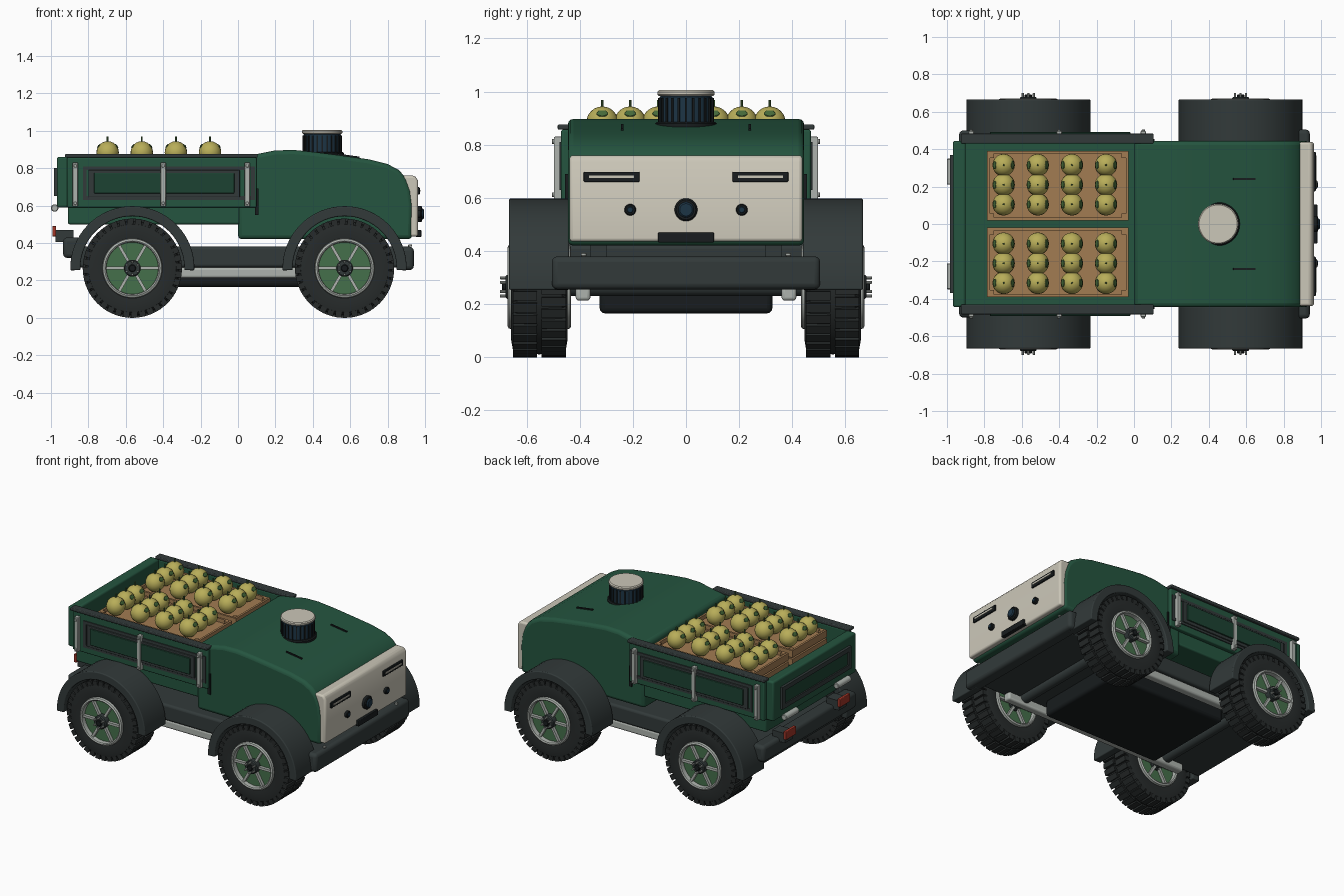
import bpy, bmesh
from math import pi, sin, cos, radians
from mathutils import Matrix, Vector

if "Cube" in bpy.data.objects:
    bpy.data.objects.remove(bpy.data.objects["Cube"])

def material(name, r, g, b):
    m = bpy.data.materials.new(name)
    m.diffuse_color = (r, g, b, 1)
    m.use_nodes = True
    m.node_tree.nodes["Principled BSDF"].inputs["Base Color"].default_value = m.diffuse_color
    return m

GREEN = material("body_green", .018, .09, .05)
DEEP = material("deep_green", .012, .055, .032)
DARK = material("dark_trim", .032, .042, .042)
BLACK = material("black", .009, .012, .013)
TIRE = material("rubber", .02, .024, .024)
CREAM = material("cream", .6, .57, .48)
METAL = material("metal", .42, .45, .42)
WHEEL = material("wheel_green", .06, .16, .07)
NAVY = material("navy", .012, .035, .06)
WOOD = material("wood", .36, .2, .085)
FRUIT = material("fruit_yellow", .48, .42, .1)
LEAF = material("leaf", .06, .14, .04)
RED = material("red_lens", .35, .035, .02)

def finish(name, bm, mat, bevel=0, smooth=True):
    bmesh.ops.recalc_face_normals(bm, faces=bm.faces)
    me = bpy.data.meshes.new(name)
    bm.to_mesh(me)
    bm.free()
    me.materials.append(mat)
    ob = bpy.data.objects.new(name, me)
    bpy.context.collection.objects.link(ob)
    if bevel:
        b = ob.modifiers.new("bevel", 'BEVEL')
        b.width, b.segments, b.limit_method = bevel, 3, 'ANGLE'
        b.angle_limit = radians(40)
    if smooth:
        bpy.ops.object.select_all(action='DESELECT')
        ob.select_set(True)
        bpy.context.view_layer.objects.active = ob
        bpy.ops.object.shade_smooth_by_angle(angle=radians(35))
    return ob

def blocks(name, mats, mat, bevel=0):
    bm = bmesh.new()
    for m in mats:
        bmesh.ops.create_cube(bm, size=1, matrix=m)
    return finish(name, bm, mat, bevel, bevel > 0)

def span(x0, x1, y0, y1, z0, z1):
    return Matrix.Translation(((x0+x1)/2, (y0+y1)/2, (z0+z1)/2)) @ Matrix.Diagonal((x1-x0, abs(y1-y0), z1-z0, 1))

def box(name, x0, x1, y0, y1, z0, z1, mat, bevel=0):
    return blocks(name, [span(x0, x1, y0, y1, z0, z1)], mat, bevel)

def both(name, x0, x1, y0, y1, z0, z1, mat, bevel=0):
    for s, side in ((-1, "right"), (1, "left")):
        box(f"{name}_{side}", x0, x1, s*y0, s*y1, z0, z1, mat, bevel)

def prism(name, pts, y0, y1, mat, bevel=0):
    bm = bmesh.new()
    f = bm.faces.new([bm.verts.new((x, y0, z)) for x, z in pts])
    r = bmesh.ops.extrude_face_region(bm, geom=[f])
    bmesh.ops.translate(bm, vec=(0, y1-y0, 0), verts=[v for v in r['geom'] if isinstance(v, bmesh.types.BMVert)])
    return finish(name, bm, mat, bevel)

AX = {'x': Matrix.Rotation(pi/2, 4, 'Y'), 'y': Matrix.Rotation(-pi/2, 4, 'X'), 'z': Matrix.Identity(4)}

def lathe(name, pts, loc, axis, mat, seg=40):
    bm = bmesh.new()
    vs = [bm.verts.new((r, 0, h)) for r, h in pts]
    es = [bm.edges.new(p) for p in zip(vs, vs[1:])]
    bmesh.ops.spin(bm, geom=vs+es, cent=(0, 0, 0), axis=(0, 0, 1), angle=2*pi, steps=seg)
    bmesh.ops.remove_doubles(bm, verts=bm.verts, dist=1e-5)
    bm.transform(Matrix.Translation(loc) @ AX[axis])
    return finish(name, bm, mat)

def cyl(name, r, h0, h1, loc, axis, mat, seg=32):
    c = min(.006, r*.2, abs(h1-h0)*.3)
    return lathe(name, [(0, h0), (r-c, h0), (r, h0+c), (r, h1-c), (r-c, h1), (0, h1)], loc, axis, mat, seg)

# Chassis, belly, rails, bumpers
box("chassis_plate", -.88, .9, -.43, .43, .27, .38, DARK, .015)
box("belly_pan", -.44, .44, -.325, .325, .165, .28, BLACK, .02)
both("side_rail", -.7, .7, .36, .415, .213, .268, METAL, .012)
box("front_bumper", .85, .94, -.505, .505, .255, .38, DARK, .022)
box("rear_bumper", -.935, -.84, -.5, .5, .32, .43, DARK, .022)
both("axle_mount", -.6, -.53, .3, .36, .35, .52, DARK)
for x in (-.565, .57):
    cyl("axle", .035, -.5, .5, (x, 0, .265), 'y', DARK, 20)

# Cab shell
prism("cab_body", [(0, .42), (.93, .42), (.935, .6), (.925, .68), (.90, .745), (.86, .79), (.8, .822), (.7, .847),
                   (.55, .868), (.42, .885), (.3, .897), (.2, .895), (.1, .875), (0, .86)], -.445, .445, GREEN, .022)
prism("face_plate", [(.915, .435), (.962, .435), (.962, .735), (.945, .76), (.878, .76), (.9, .7), (.912, .6)],
      -.438, .438, CREAM, .012)
both("lamp_slot", .955, .972, .175, .385, .66, .698, BLACK, .004)
both("lamp_strip", .965, .977, .195, .365, .674, .684, CREAM)
box("lower_intake", .95, .98, -.105, .105, .432, .47, BLACK, .004)
cyl("main_lens_ring", .043, 0, .03, (.955, 0, .555), 'x', BLACK)
cyl("main_lens", .029, 0, .038, (.957, 0, .555), 'x', NAVY)
for s in (-1, 1):
    cyl("small_lens", .022, 0, .024, (.957, s*.21, .555), 'x', BLACK, 24)
    cyl("small_lens_core", .012, 0, .028, (.957, s*.21, .555), 'x', NAVY, 20)
    cyl("bumper_bolt", .01, 0, .012, (.92, s*.385, .38), 'z', METAL, 12)
    blocks("roof_slit", [Matrix.Translation((.59, s*.24, .864)) @ Matrix.Rotation(radians(8), 4, 'Y')
                         @ Matrix.Diagonal((.12, .01, .012, 1))], BLACK)
both("cab_vent", .09, .11, .44, .455, .55, .69, BLACK)

# Sensor turret
T = (.45, 0, 0)
cyl("turret_base", .116, .85, .886, T, 'z', BLACK, 48)
cyl("turret_body", .1, .87, .985, T, 'z', NAVY, 48)
blocks("turret_ribs", [Matrix.Translation(T) @ Matrix.Rotation(i*pi/12, 4, 'Z') @ span(.095, .106, -.004, .004, .885, .975)
                       for i in range(24)], BLACK)
cyl("turret_cap", .108, .983, 1.005, T, 'z', CREAM, 48)

# Cargo bed
box("bed_base", -.91, .01, -.44, .44, .5, .74, GREEN, .01)
both("bed_side", -.915, .1, .435, .47, .59, .857, GREEN, .008)
box("tailgate", -.968, -.9, -.445, .445, .59, .86, GREEN, .012)
both("bed_top_rail", -.925, .105, .43, .483, .857, .876, DARK, .005)

def panel(name, u0, u1, z0, z1, w, place):
    blocks(name, [place(u0, u1, z0, z0+w), place(u0, u1, z1-w, z1),
                  place(u0, u0+w, z0, z1), place(u1-w, u1, z0, z1)], DARK)

for s in (-1, 1):
    panel("side_panel_frame", -.83, .09, .63, .81, .02, lambda a, b, c, d: span(a, b, s*.468, s*.476, c, d))
    box("side_panel_plate", -.80, .01, s*.465, s*.483, .645, .79, DARK, .004)
    box("side_panel_inset", -.77, -.02, s*.47, s*.492, .665, .775, DEEP, .004)
    for x in (-.87, -.4, .05):
        box("side_strap", x-.014, x+.014, s*.465, s*.497, .595, .83, METAL, .004)
        for z in (.612, .812):
            cyl("strap_bolt", .009, 0, .016, (x, s*.497-.008, z), 'y', METAL, 12)
    # Rear handles and lamps
    cyl("rear_handle", .02, -.07, .07, (-.98, s*.28, .587), 'y', METAL, 20)
    box("rear_lamp", -.993, -.972, s*.235, s*.345, .435, .49, RED, .004)
    box("lamp_bracket", -.975, -.88, s*.25, s*.33, .405, .47, DARK)
panel("tailgate_frame", -.37, .37, .65, .8, .03, lambda a, b, c, d: span(-.985, -.96, a, b, c, d))
box("tailgate_inset", -.976, -.96, -.34, .34, .68, .77, DEEP)

# Crates
for s in (-1, 1):
    x0, x1, y0, y1 = -.785, -.03, s*.205-.185, s*.205+.185
    parts = [span(x0, x1, y0, y1, .8, .822)]
    for z0, z1 in ((.745, .79), (.803, .848)):
        for y in (y0, y1-.014):
            parts.append(span(x0, x1, y, y+.014, z0, z1))
        for x in (x0, x1-.014):
            parts.append(span(x, x+.014, y0, y1, z0, z1))
    for x in (x0+.012, x1-.037):
        for y in (y0+.012, y1-.037):
            parts.append(span(x, x+.025, y, y+.025, .742, .85))
    blocks("crate", parts, WOOD)

# Fruit with stem and side leaves
for s in (-1, 1):
    for i in range(4):
        for j in range(3):
            c = Vector((-.697+i*.1825, s*(.105+.105*j), .884))
            lathe("fruit", [(.06*sin(a*pi/12), -.06*cos(a*pi/12)) for a in range(13)], c, 'z', FRUIT, 20)
            cyl("fruit_stem", .005, .055, .085, c, 'z', LEAF, 8)
            bm = bmesh.new()
            for k in (-1, 1):
                m = (Matrix.Translation(c) @ Matrix.Rotation(k*radians(55), 4, 'Y')
                     @ Matrix.Translation((0, 0, .058)) @ Matrix.Diagonal((.016, .026, .006, 1)))
                bmesh.ops.create_icosphere(bm, subdivisions=1, radius=1, matrix=m)
            finish("fruit_leaves", bm, LEAF)

# Wheels built around the local y axis, plus arched fenders
def wheel(x, s):
    c = Vector((x, s*.552, .265))
    lathe("tire", [(.155, -.1), (.2, -.106), (.235, -.1), (.25, -.085), (.254, 0), (.25, .085), (.235, .1),
                   (.2, .106), (.155, .1), (.15, 0), (.155, -.1)], c, 'y', TIRE, 56)
    base = Matrix.Translation(c)
    blocks("tire_tread", [base @ Matrix.Rotation((i+.25*k)*2*pi/36, 4, 'Y') @ span(.235, .265, k*.008, k*.1, -.017, .017)
                          for i in range(36) for k in (-1, 1)], TIRE)
    for k in (-1, 1):
        lathe("rim_ring", [(.138, .07), (.14, .115), (.147, .12), (.157, .115), (.16, .1), (.158, .07)],
              c, 'y', METAL, 48) if k == 1 else lathe(
              "rim_ring", [(.138, -.07), (.14, -.115), (.147, -.12), (.157, -.115), (.16, -.1), (.158, -.07)],
              c, 'y', METAL, 48)
        blocks("spokes", [base @ Matrix.Rotation(i*pi/3, 4, 'Y') @ span(.03, .145, k*.075, k*.105, -.008, .008)
                          for i in range(6)], METAL)
    cyl("wheel_disc", .152, -.085, .085, c, 'y', WHEEL, 48)
    lo, hi = sorted((-s*.1, s*.128))
    cyl("hub", .045, lo, hi, c, 'y', DARK, 28)
    lo, hi = sorted((s*.12, s*.14))
    cyl("hub_cap", .02, lo, hi, c, 'y', BLACK, 20)
    lo, hi = sorted((s*.12, s*.148))
    for i in range(6):
        a = i*pi/3 + pi/6
        cyl("hub_bolt", .006, lo, hi, c + Vector((.034*cos(a), 0, .034*sin(a))), 'y', METAL, 10)

def fender(x, s):
    arc = [radians(-2 + 184*i/32) for i in range(33)]
    pts = [(x+.332*cos(a), .265+.332*sin(a)) for a in arc] + [(x+.278*cos(a), .265+.278*sin(a)) for a in reversed(arc)]
    prism("fender", pts, s*.44, s*.666, DARK, .006)

for x in (-.565, .57):
    for s in (-1, 1):
        wheel(x, s)
        fender(x, s)
